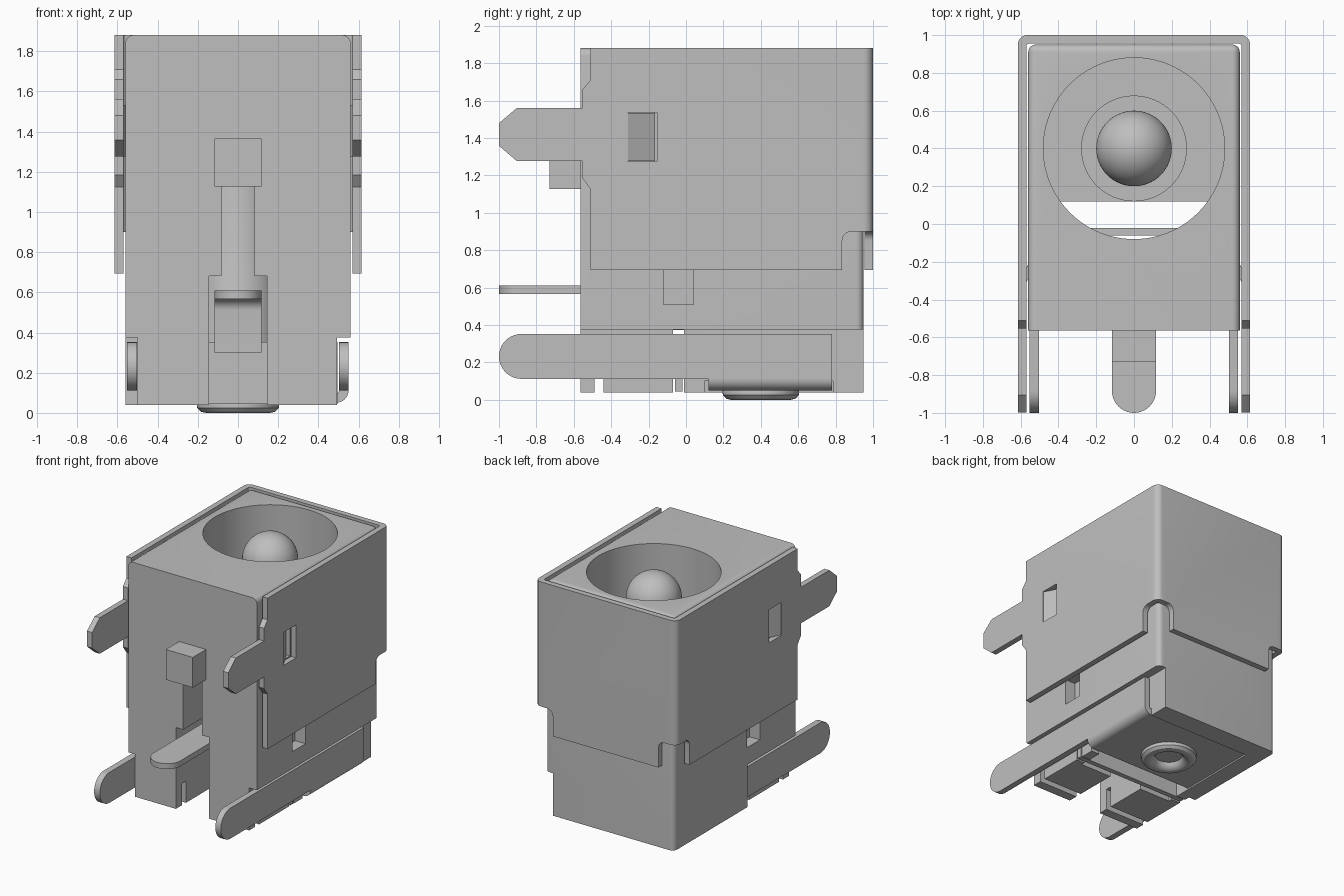
import bpy, bmesh, math
from mathutils import Vector

cube = bpy.data.objects.get("Cube")
if cube:
    bpy.data.objects.remove(cube, do_unlink=True)

grey = bpy.data.materials.new("plain grey")
grey.use_nodes = True
grey.diffuse_color = (0.52, 0.52, 0.52, 1)
grey.node_tree.nodes["Principled BSDF"].inputs["Base Color"].default_value = (0.52, 0.52, 0.52, 1)


def finish(name, bm):
    bmesh.ops.recalc_face_normals(bm, faces=bm.faces)
    mesh = bpy.data.meshes.new(name)
    bm.to_mesh(mesh)
    bm.free()
    mesh.materials.append(grey)
    obj = bpy.data.objects.new(name, mesh)
    bpy.context.collection.objects.link(obj)
    return obj


def prism(name, pts, axis, a, b):
    """Extrude a 2D outline from a to b along the given axis."""
    place = {"x": lambda p, t: (t, p[0], p[1]),
             "y": lambda p, t: (p[0], t, p[1]),
             "z": lambda p, t: (p[0], p[1], t)}[axis]
    bm = bmesh.new()
    face = bm.faces.new([bm.verts.new(place(p, a)) for p in pts])
    new = bmesh.ops.extrude_face_region(bm, geom=[face])["geom"]
    step = Vector(place((0, 0), b - a))
    bmesh.ops.translate(bm, vec=step, verts=[v for v in new if isinstance(v, bmesh.types.BMVert)])
    return finish(name, bm)


def box(name, x, y, z, round_edges=None, radius=0.04):
    """Box from ranges; round_edges picks edges by their middle point and direction."""
    bm = bmesh.new()
    bmesh.ops.create_cube(bm, size=1)
    for v in bm.verts:
        v.co = [r[0] if c < 0 else r[1] for c, r in zip(v.co, (x, y, z))]
    if round_edges:
        chosen = [e for e in bm.edges
                  if round_edges((e.verts[0].co + e.verts[1].co) / 2)]
        bmesh.ops.bevel(bm, geom=chosen, offset=radius, segments=6, profile=0.5, affect="EDGES")
    return finish(name, bm)


def lathe(name, profile, y, steps=64):
    """Spin a (radius, z) profile about a vertical axis at y."""
    bm = bmesh.new()
    verts = [bm.verts.new((r, y, z)) for r, z in profile]
    edges = [bm.edges.new(p) for p in zip(verts, verts[1:])]
    bmesh.ops.spin(bm, geom=verts + edges, cent=(0, y, 0), axis=(0, 0, 1),
                   angle=math.tau, steps=steps)
    bmesh.ops.remove_doubles(bm, verts=bm.verts, dist=0.0005)
    return finish(name, bm)


def boolean(obj, cutter, operation="DIFFERENCE"):
    cutter.hide_render = True
    mod = obj.modifiers.new("cut", "BOOLEAN")
    mod.operation, mod.solver, mod.object = operation, "EXACT", cutter
    bpy.context.view_layer.objects.active = obj
    bpy.ops.object.modifier_apply(modifier=mod.name)
    bpy.data.objects.remove(cutter, do_unlink=True)


def arc(cx, cy, r, start, end, n=8):
    return [(cx + r * math.cos(math.radians(start + (end - start) * i / n)),
             cy + r * math.sin(math.radians(start + (end - start) * i / n))) for i in range(n + 1)]


def smooth(*objs):
    for o in bpy.context.selected_objects:
        o.select_set(False)
    for o in objs:
        o.select_set(True)
    bpy.context.view_layer.objects.active = objs[0]
    bpy.ops.object.shade_smooth_by_angle(angle=math.radians(32))


# Housing block: rounded back corners and side top edges
housing = box("housing", (-0.56, 0.56), (-0.565, 0.95), (0.04, 1.88),
              lambda m: (abs(m.x) > 0.5 and (m.y > 0.9 or m.z > 1.8)
                         and not m.z < 0.1) or (m.y > 0.9 and m.z > 1.8))

# Socket bore with a floor, and the opening in front of that floor
boolean(housing, lathe("bore", [(0, 0.25), (0.48, 0.25), (0.48, 2.2), (0, 2.2)], 0.4, 96))
openings = [
    ((-0.42, 0.42), (-0.1, 0.12), (-0.1, 0.3)),        # underside opening
    ((-0.145, 0.145), (-0.7, 0.05), (-0.1, 0.68)),     # wide front channel
    ((-0.082, 0.082), (-0.7, 0.1), (0.6, 1.13)),       # narrow front channel
    ((-0.7, 0.7), (-0.07, -0.01), (-0.1, 0.372)),      # cross slot
    ((-0.7, 0.7), (-0.49, -0.44), (-0.1, 0.21)),       # groove behind the feet
    ((0.492, 0.7), (-0.7, 1.1), (-0.1, 0.375)),        # side ledge, full length
    ((-0.7, -0.5), (-0.7, 0.035), (-0.1, 0.375)),      # side ledge, front half
    ((-0.42, 0.6), (0.1, 0.785), (-0.1, 0.1)),         # seat for the base plate
]
for s in (-1, 1):
    sx = lambda a, b: tuple(sorted((s * a, s * b)))
    openings.append((sx(0.47, 0.7), (-0.12, 0.04), (0.51, 0.72)))       # side notch
    openings.append((sx(0.48, 0.7), (-0.31, -0.155), (1.275, 1.535)))   # latch pocket
for i, ranges in enumerate(openings):
    boolean(housing, box("opening_%d" % i, *ranges))

box("front_peg", (-0.117, 0.117), (-0.73, -0.56), (1.127, 1.365))

# Wrap-around shield: bent sheet trimmed to the side outline
outline = ([(0.615, -1.0)] + arc(0.565, 0.95, 0.05, 0, 90) + arc(-0.565, 0.95, 0.05, 90, 180)
           + [(-0.615, -1.0), (-0.57, -1.0)] + arc(-0.555, 0.94, 0.015, 180, 90, 4)
           + arc(0.555, 0.94, 0.015, 90, 0, 4) + [(0.57, -1.0)])
shield = prism("shield", outline, "z", 0.6, 1.88)
side = [(1.1, 0.693), (-0.51, 0.693), (-0.51, 1.125), (-0.553, 1.185), (-0.553, 1.277),
        (-0.905, 1.277), (-0.999, 1.357), (-0.999, 1.48), (-0.905, 1.56), (-0.553, 1.56),
        (-0.553, 1.66), (-0.51, 1.71), (-0.51, 2.0), (1.1, 2.0)]
boolean(shield, prism("side_outline", side, "x", -0.8, 0.8), "INTERSECT")
for s in (-1, 1):
    sx = lambda a, b: tuple(sorted((s * a, s * b)))
    boolean(shield, box("corner_notch", sx(0.46, 0.8), (0.835, 1.2), (0.4, 0.9),
                        lambda m: m.z > 0.85, 0.05))
    boolean(shield, box("latch_window", sx(0.5, 0.7), (-0.31, -0.155), (1.275, 1.535)))
    # Latch tongue bent inwards
    prism("latch_left" if s > 0 else "latch_right",
          [(s * 0.613, -0.312), (s * 0.572, -0.312), (s * 0.5, -0.175), (s * 0.535, -0.165)],
          "z", 1.277, 1.533)

# Side rails with rounded front ends
def rail(name, x0, x1, back):
    pts = arc(-0.88, 0.232, 0.12, 90, 270, 20) + [(back, 0.112), (back, 0.352)]
    return prism(name, pts, "x", x0, x1)


rail_left = rail("rail_left", 0.503, 0.55, 0.78)
rail_right = rail("rail_right", -0.553, -0.503, 0.03)

# Base plate folded under from the left rail
fold = ([(-0.418, 0.05)] + arc(0.488, 0.112, 0.062, 270, 360) + [(0.55, 0.12), (0.503, 0.12)]
        + arc(0.488, 0.112, 0.015, 0, -90, 4) + [(-0.418, 0.097)])
base_plate = prism("base_plate", fold, "y", 0.12, 0.78)

# Centre pin: domed top, rolled rivet foot with a hollow
pin_profile = ([(0, 0.12), (0.09, 0.12), (0.095, 0.06), (0.11, 0.025), (0.135, 0.005), (0.16, 0),
                (0.185, 0.006), (0.203, 0.025), (0.205, 0.05), (0.2, 0.06)]
               + arc(0, 1.68, 0.2, 0, 90, 16))
pin = lathe("centre_pin", pin_profile, 0.4)
collar = lathe("pin_collar", [(0, 0.2), (0.28, 0.2), (0.28, 0.29), (0, 0.29)], 0.4)

# Front contact: rounded blade bent down at its inner end
blade = prism("contact_blade", arc(0, -0.883, 0.117, 180, 360, 20) + [(0.117, -0.2), (-0.117, -0.2)],
              "z", 0.567, 0.61)
bend = (arc(-0.2, 0.51, 0.1, 90, 0) + [(-0.1, 0.3), (-0.143, 0.3)]
        + arc(-0.2, 0.51, 0.057, 0, 90))
contact_bend = prism("contact_bend", bend, "x", -0.117, 0.117)
box("cross_contact", (-0.495, 0.495), (-0.06, -0.02), (0.045, 0.352))

smooth(housing, shield, rail_left, rail_right, base_plate, pin, collar, blade, contact_bend)
